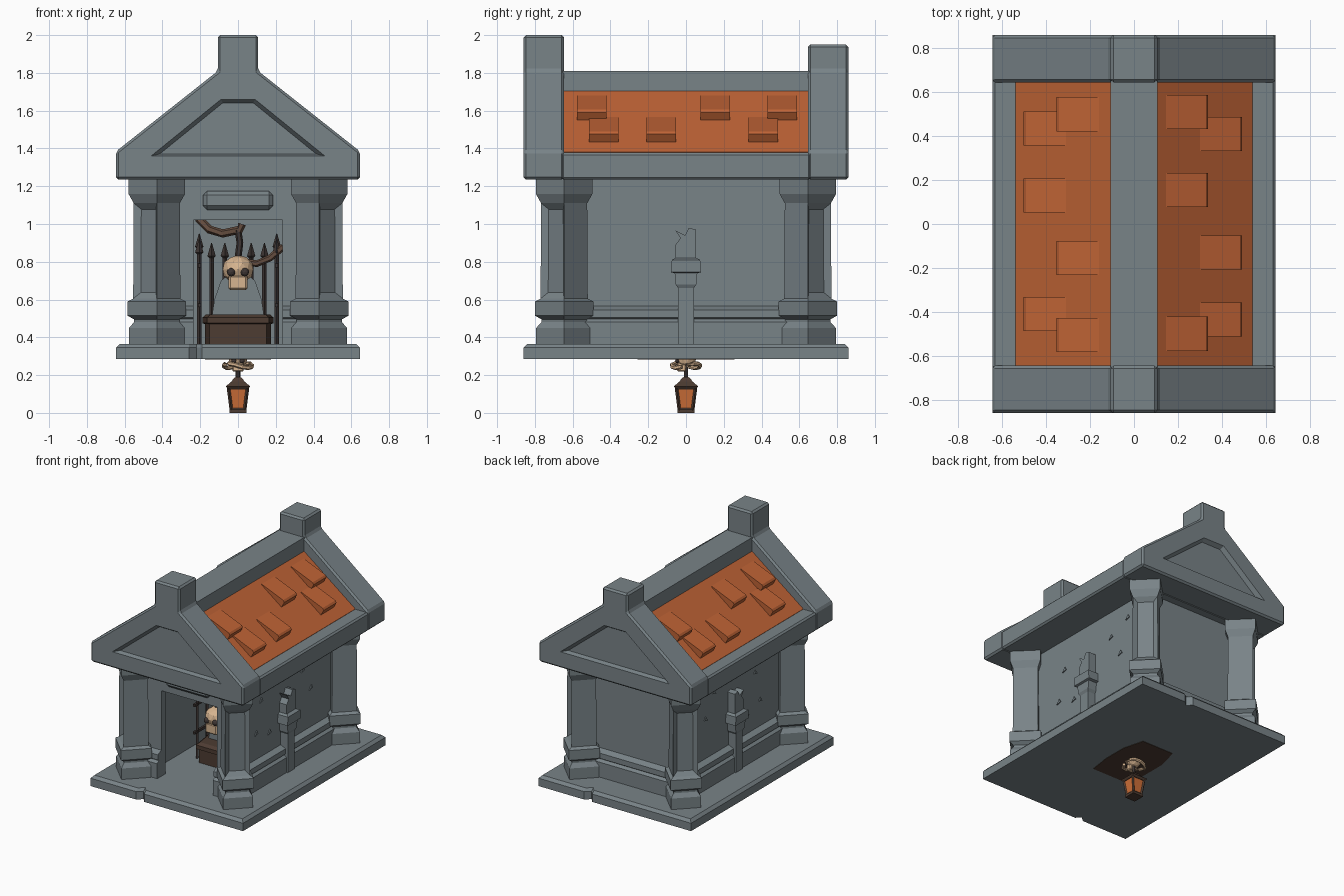
import bpy, bmesh, math
from mathutils import Vector

if "Cube" in bpy.data.objects:
    bpy.data.objects.remove(bpy.data.objects["Cube"])


def material(name, r, g, b):
    m = bpy.data.materials.new(name)
    m.diffuse_color = (r, g, b, 1)
    m.use_nodes = True
    m.node_tree.nodes["Principled BSDF"].inputs["Base Color"].default_value = m.diffuse_color
    return m


STONE = material("grey stone", 0.19, 0.228, 0.245)
TILE = material("orange tile", 0.52, 0.125, 0.036)
COFFIN = material("dark brown wood", 0.075, 0.045, 0.032)
IRON = material("dark iron", 0.05, 0.038, 0.035)
BRANCH = material("branch brown", 0.13, 0.075, 0.05)
BONE = material("bone", 0.68, 0.46, 0.28)
GLOW = material("lantern glass", 0.62, 0.16, 0.04)


def finish(name, bm, mat):
    bmesh.ops.recalc_face_normals(bm, faces=bm.faces)
    me = bpy.data.meshes.new(name)
    bm.to_mesh(me)
    bm.free()
    me.materials.append(mat)
    ob = bpy.data.objects.new(name, me)
    bpy.context.collection.objects.link(ob)
    return ob


def loft_bm(rings):
    bm = bmesh.new()
    rows = [[bm.verts.new(p) for p in r] for r in rings]
    n = len(rows[0])
    for a, b in zip(rows, rows[1:]):
        for i in range(n):
            j = (i + 1) % n
            bm.faces.new((a[i], a[j], b[j], b[i]))
    bm.faces.new(rows[0][::-1])
    bm.faces.new(rows[-1])
    bmesh.ops.recalc_face_normals(bm, faces=bm.faces)
    return bm


def loft(name, rings, mat, bevel=0):
    bm = loft_bm(rings)
    if bevel:
        bmesh.ops.bevel(bm, geom=bm.edges[:], offset=bevel, segments=1, affect='EDGES')
    return finish(name, bm, mat)


def box(name, x0, x1, y0, y1, z0, z1, mat, bevel=0):
    return loft(name, [[(x0, y0, z), (x1, y0, z), (x1, y1, z), (x0, y1, z)]
                       for z in (z0, z1)], mat, bevel)


def rings(cx, cy, levels, n=4, turn=0):
    """Regular n-gon rings from (z, radius) levels."""
    return [[(cx + r * math.cos(turn + i * math.tau / n),
              cy + r * math.sin(turn + i * math.tau / n), z) for i in range(n)]
            for z, r in levels]


def tube(name, pts, radius, mat, n=6):
    pts = [Vector(p) for p in pts]
    rows = []
    for i, p in enumerate(pts):
        d = (pts[min(i + 1, len(pts) - 1)] - pts[max(i - 1, 0)]).normalized()
        u = d.orthogonal() if abs(d.y) > 0.9 else d.cross(Vector((0, 1, 0)))
        u.normalize()
        v = d.cross(u)
        rows.append([p + radius * (u * math.cos(k * math.tau / n) + v * math.sin(k * math.tau / n))
                     for k in range(n)])
    return loft(name, rows, mat)


def ball(name, c, s, mat):
    bm = bmesh.new()
    bmesh.ops.create_icosphere(bm, subdivisions=2, radius=1)
    for v in bm.verts:
        v.co = Vector((c[0] + v.co.x * s[0], c[1] + v.co.y * s[1], c[2] + v.co.z * s[2]))
    return finish(name, bm, mat)


# Floor slab with a chipped notch at front and back
def slab(k, z):
    x, y = 0.645 - k, 0.86 - k
    return [(-x, -y, z), (-0.26, -y, z), (-0.22, -y + 0.035, z), (-0.19, -y, z), (x, -y, z),
            (x, y, z), (0.26, y, z), (0.22, y - 0.035, z), (0.19, y, z), (-x, y, z)]


loft("floor_slab", [slab(0, 0.285), slab(0, 0.345), slab(0.02, 0.366)], STONE)

# Walls with a door opening at the front
WX, WY, T = 0.39, 0.59, 0.05
for s in (-1, 1):
    box("side_wall", s * WX, s * (WX - T), -WY, WY, 0.36, 1.24, STONE)
    box("front_wall", s * 0.235, s * WX, -WY, -WY + T, 0.36, 1.24, STONE)
box("back_wall", -WX, WX, WY - T, WY, 0.36, 1.24, STONE)
box("door_lintel", -0.24, 0.24, -WY, -WY + T, 1.02, 1.24, STONE)
box("door_plaque", -0.185, 0.185, -WY - 0.035, -WY + 0.01, 1.075, 1.175, STONE, 0.022)


# Stepped plinth strips around the walls
def plinth(a, b, out, along_y):
    prof = [(-0.01, 0.36), (0.05, 0.36), (0.05, 0.48), (0.03, 0.497), (0.042, 0.505),
            (0.042, 0.545), (0.0, 0.565), (-0.01, 0.565)]
    base = WX if along_y else WY
    rows = [[(out * (base + p), t, z) if along_y else (t, out * (base + p), z)
             for p, z in prof] for t in (a, b)]
    loft("wall_plinth", rows, STONE)


for s in (-1, 1):
    plinth(-0.6, 0.6, s, True)
    plinth(s * 0.235, s * 0.4, -1, False)
plinth(-0.4, 0.4, 1, False)

# Corner pillars turned 45 degrees, sunk panel on the outward face
LEVELS = [(0.36, 0.148), (0.45, 0.148), (0.48, 0.12), (0.495, 0.12), (0.515, 0.155),
          (0.59, 0.155), (0.605, 0.125), (1.11, 0.122), (1.16, 0.15), (1.24, 0.15)]
for sx in (-1, 1):
    for sy in (-1, 1):
        bm = loft_bm(rings(sx * 0.43, sy * 0.645, LEVELS))
        out = Vector((sx, sy, 0)).normalized()
        panel = [f for f in bm.faces if f.normal.dot(out) > 0.9 and f.calc_area() > 0.06]
        bmesh.ops.inset_individual(bm, faces=panel, thickness=0.045, depth=-0.025)
        finish("corner_pillar", bm, STONE)

# Broken torch columns and small chips on both side walls
for s in (-1, 1):
    cx = s * 0.41

    def sq(z, hy, hx):
        return [(cx - hx, -hy, z), (cx + hx, -hy, z), (cx + hx, hy, z), (cx - hx, hy, z)]
    loft("wall_torch", [sq(0.36, 0.042, 0.04), sq(0.66, 0.042, 0.04), sq(0.68, 0.055, 0.05),
                        sq(0.74, 0.06, 0.05), sq(0.745, 0.08, 0.065), sq(0.81, 0.075, 0.065),
                        sq(0.82, 0.055, 0.045)], STONE)
    prof = [(-0.055, 0.8), (0.052, 0.8), (0.052, 0.97), (0.015, 0.98), (-0.005, 0.94),
            (-0.055, 0.965), (-0.03, 0.925), (-0.055, 0.89)]
    loft("torch_flame", [[(cx + d, y, z) for y, z in prof] for d in (-0.04, 0.04)], STONE)
    for y, z in ((-0.36, 0.75), (-0.3, 0.98), (-0.2, 0.7), (0.2, 1.02), (0.3, 0.85), (0.38, 1.1)):
        loft("wall_chip", [[(s * (WX + d), y, z), (s * (WX + d), y + 0.04, z + 0.01),
                            (s * (WX + d), y + 0.025, z + 0.035)] for d in (-0.002, 0.007)], STONE)

# Eaves block, tiled roof prism and ridge beam
box("eaves_block", -0.645, 0.645, -0.66, 0.66, 1.235, 1.378, STONE, 0.012)
loft("tiled_roof", [[(-0.54, y, 1.37), (0.54, y, 1.37), (0.54, y, 1.38), (0.107, y, 1.705),
                     (-0.107, y, 1.705), (-0.54, y, 1.38)] for y in (-0.65, 0.65)], TILE)
box("ridge_beam", -0.107, 0.107, -0.66, 0.66, 1.6, 1.81, STONE)

# Wedge-shaped raised tiles: (slope start, y centre)
ROOF = {1: [(0.145, 0.51), (0.145, 0.155), (0.145, -0.5), (0.3, 0.41), (0.3, -0.13), (0.3, -0.435)],
        -1: [(0.16, 0.5), (0.16, -0.155), (0.16, -0.505), (0.31, 0.435), (0.31, 0.13), (0.31, -0.41)]}
for s, tiles in ROOF.items():
    for x0, yc in tiles:
        def top(x):
            return 1.705 - (x - 0.107) * 0.75
        x1 = x0 + 0.16
        prof = [(x0, top(x0) - 0.02), (x1, top(x1) - 0.02), (x1 + 0.012, top(x1)),
                (x1 + 0.032, top(x1) + 0.035), (x1 + 0.022, top(x1) + 0.05), (x0, top(x0) + 0.005)]
        loft("raised_tile", [[(s * x, yc + d, z) for x, z in prof] for d in (-0.078, 0.078)], TILE)

# Gables with block finials and sunk triangular panels
for s, peak in ((-1, 2.0), (1, 1.95)):
    half = [(0.645, 1.235), (0.645, 1.385), (0.107, 1.81), (0.107, peak)]
    prof = half + [(-x, z) for x, z in half[::-1]]
    gable = loft("gable", [[(x, s * y, z) for x, z in prof] for y in (0.645, 0.86)], STONE, 0.013)
    tri = [(0.46, 1.36), (0.09, 1.66), (-0.09, 1.66), (-0.46, 1.36)]
    cut = loft("panel_cutter", [[(x * k, s * y, 1.47 + (z - 1.47) * k) for x, z in tri]
                                for y, k in ((0.83, 0.9), (0.86, 1.0), (0.9, 1.0))], STONE)
    mod = gable.modifiers.new("panel", 'BOOLEAN')
    mod.operation, mod.solver, mod.object = 'DIFFERENCE', 'EXACT', cut
    bpy.context.view_layer.update()
    new = bpy.data.meshes.new_from_object(gable.evaluated_get(bpy.context.evaluated_depsgraph_get()))
    gable.modifiers.clear()
    gable.data = new
    bpy.data.objects.remove(cut)


# Coffin standing through the floor
def coffin(k, z):
    return [(x * k, y * k, z) for x, y in ((-0.16, -0.27), (0.16, -0.27), (0.185, -0.1), (0.185, 0.1),
                                           (0.14, 0.27), (-0.14, 0.27), (-0.185, 0.1), (-0.185, -0.1))]


loft("coffin", [coffin(0.95, 0.282), coffin(0.95, 0.47), coffin(1.02, 0.475),
                coffin(1.02, 0.505), coffin(0.92, 0.52)], COFFIN)

# Headstone behind the skull
head = [(0.14, 0.5), (0.125, 0.6), (0.09, 0.7), (0.04, 0.74)]
head += [(-x, z) for x, z in head[::-1]]
loft("headstone", [[(x, y, z) for x, z in head] for y in (-0.16, -0.04)], STONE)

# Iron fence with spear tips
for s in (-1, 1):
    for i in range(5):
        y = -0.2 + i * 0.12
        h = 0.84 + 0.03 * (i % 2)
        loft("fence_post", rings(s * 0.205, y, [(0.36, 0.012), (h, 0.012), (h + 0.01, 0.022),
                                                (h + 0.08, 0.002)]), IRON)
    for z in (0.56, 0.77):
        box("fence_rail", s * 0.197, s * 0.213, -0.24, 0.32, z, z + 0.02, IRON)
for x in (-0.14, -0.07, 0.07, 0.14):
    loft("fence_post", rings(x, 0.3, [(0.36, 0.012), (0.82, 0.012), (0.83, 0.022), (0.9, 0.002)]), IRON)

# Branch and chain holding the skull
tube("branch", [(-0.21, -0.15, 1.03), (-0.15, -0.18, 0.97), (-0.08, -0.22, 0.95), (0.01, -0.25, 0.97),
                (0.02, -0.25, 1.0)], 0.022, BRANCH)
tube("side_branch", [(0.03, -0.15, 0.8), (0.1, -0.18, 0.79), (0.17, -0.2, 0.82), (0.24, -0.2, 0.88)],
     0.018, BRANCH)
tube("hanging_chain", [(0, -0.25, 0.97), (0.01, -0.25, 0.9), (0, -0.25, 0.82)], 0.018, IRON)


# Skulls: one above the coffin, one under the floor
def skull(y, z, k):
    ball("skull", (0, y, z), (0.085 * k, 0.09 * k, 0.075 * k), BONE)
    box("skull_jaw", -0.05 * k, 0.05 * k, y - 0.08 * k, y, z - 0.11 * k, z - 0.03 * k, BONE, 0.01 * k)
    for s in (-1, 1):
        ball("eye_socket", (s * 0.036 * k, y - 0.075 * k, z - 0.015 * k),
             (0.023 * k, 0.02 * k, 0.023 * k), IRON)


skull(-0.25, 0.76, 1)
skull(0, 0.285, 0.6)
tube("bone_ring", [(0.075 * math.cos(a * 0.5), 0.075 * math.sin(a * 0.5), 0.25 + 0.012 * math.sin(a))
                   for a in range(13)], 0.012, BONE)

# Hanging lantern under the floor
Q = math.pi / 4
loft("lantern_chain", rings(0, 0, [(0.17, 0.012), (0.25, 0.012)], 6), IRON)
loft("lantern_cap", rings(0, 0, [(0.125, 0.075), (0.14, 0.092), (0.165, 0.05), (0.185, 0.03),
                                 (0.19, 0.015)], 4, Q), COFFIN)
loft("lantern_glass", rings(0, 0, [(0.02, 0.05), (0.13, 0.07)], 4, Q), GLOW)
loft("lantern_base", rings(0, 0, [(0, 0.062), (0.018, 0.062), (0.028, 0.05)], 4, Q), COFFIN)
for i in range(4):
    c, d = math.cos(Q + i * 2 * Q), math.sin(Q + i * 2 * Q)
    tube("lantern_bar", [(0.05 * c, 0.05 * d, 0.015), (0.071 * c, 0.071 * d, 0.13)], 0.009, COFFIN, 4)
